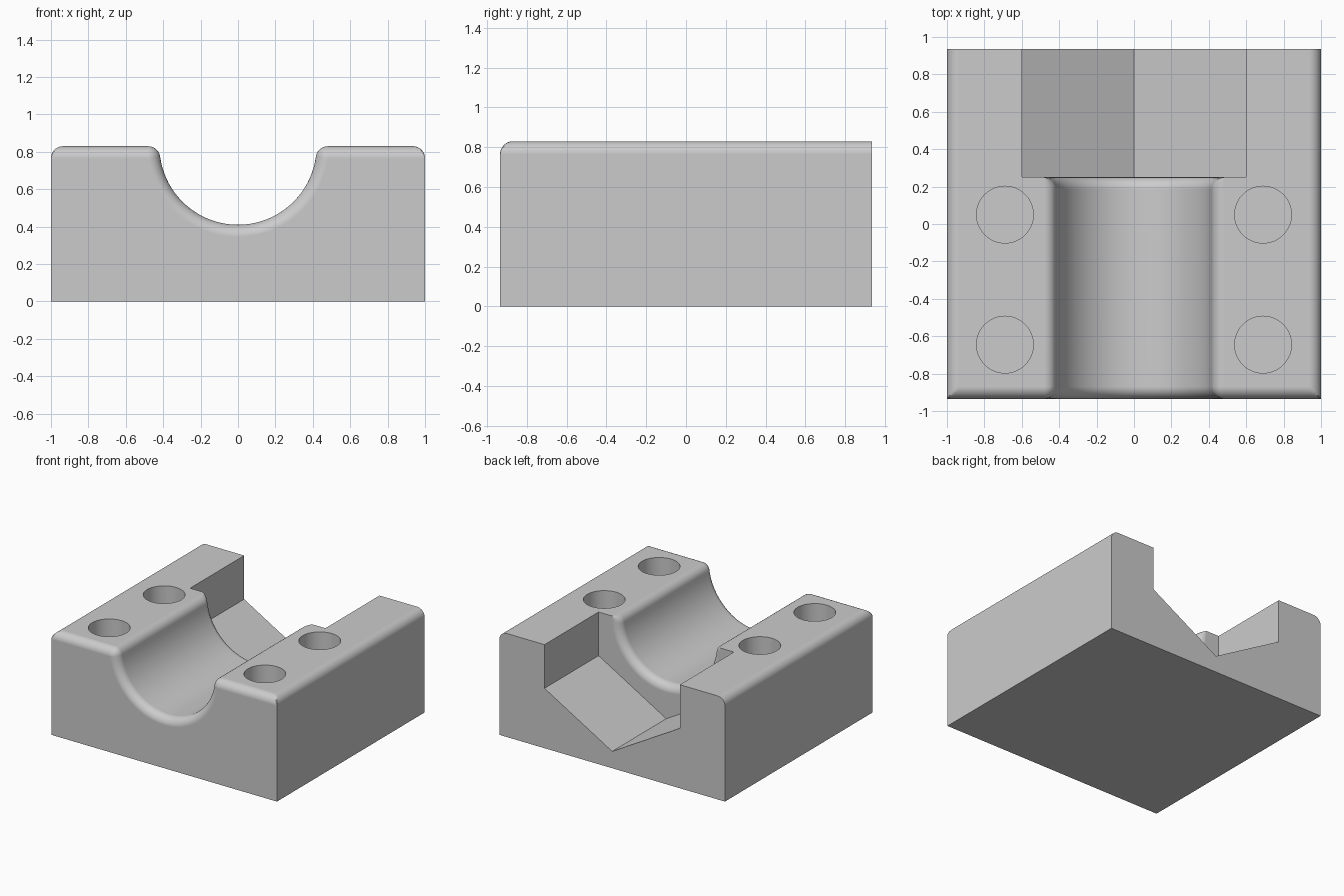
import bpy, bmesh, math

cube = bpy.data.objects.get("Cube")
if cube:
    bpy.data.objects.remove(cube, do_unlink=True)

W, D, H = 1.0, 0.935, 0.83          # half width, half depth, height
R, F = 0.42, 0.065                  # groove radius, fillet radius
WALL_Y = 0.25                       # pocket front wall
STEPS, ARC = 8, 40

grey = bpy.data.materials.new("plain_grey")
grey.use_nodes = True
grey.diffuse_color = (0.6, 0.6, 0.6, 1)
grey.node_tree.nodes["Principled BSDF"].inputs["Base Color"].default_value = (0.6, 0.6, 0.6, 1)


def loft(name, rings):
    """Solid skinned through matching closed rings of points."""
    bm = bmesh.new()
    loops = [[bm.verts.new(p) for p in ring] for ring in rings]
    n = len(loops[0])
    for a, b in zip(loops, loops[1:]):
        for i in range(n):
            j = (i + 1) % n
            bm.faces.new((a[i], a[j], b[j], b[i]))
    bm.faces.new(loops[0])
    bm.faces.new(loops[-1])
    bmesh.ops.remove_doubles(bm, verts=bm.verts[:], dist=0.0001)
    bmesh.ops.dissolve_degenerate(bm, edges=bm.edges[:], dist=0.0001)
    bmesh.ops.recalc_face_normals(bm, faces=bm.faces[:])
    mesh = bpy.data.meshes.new(name)
    bm.to_mesh(mesh)
    bm.free()
    mesh.materials.append(grey)
    obj = bpy.data.objects.new(name, mesh)
    bpy.context.collection.objects.link(obj)
    return obj


def section(y, d, front):
    """Block outline at y; d is how far the end fillet has eaten in."""
    top = H - d if front else H
    cx, cz = math.sqrt((R + F) ** 2 - F ** 2), H - F
    tilt = math.atan2(F, cx)
    half = []
    # groove arc from its lowest point up to the lip fillet
    for i in range(ARC // 2):
        a = (math.pi / 2 - tilt) * i / (ARC // 2)
        half.append(((R + d) * math.sin(a), H - (R + d) * math.cos(a)))
    # rounded lip
    for i in range(STEPS + 1):
        a = math.pi - tilt - (math.pi / 2 - tilt) * i / STEPS
        rz = F - d if front else F
        half.append((cx + (F - d) * math.cos(a), cz + rz * math.sin(a)))
    # rounded outer edge, mitred with the front edge
    for i in range(STEPS + 1):
        a = math.pi / 2 * (1 - i / STEPS)
        half.append((W - F + F * math.cos(a), min(cz + F * math.sin(a), top)))
    half.append((W, 0))
    outline = [(-x, z) for x, z in half[:0:-1]] + half
    return [(x, y, z) for x, z in outline]


# Block with rounded groove ends
angles = [math.pi / 2 * i / STEPS for i in range(STEPS + 1)]
rings = [section(-D + F * (1 - math.cos(a)), F * (1 - math.sin(a)), True) for a in angles]
rings += [section(WALL_Y - F * (1 - math.sin(a)), F * (1 - math.cos(a)), False) for a in angles]
rings.append(section(D, F, False))
block = loft("grooved_block", rings)

# Pocket with a V-shaped floor at the back
vee = [(-0.6, 1.2), (-0.6, 0.48), (0, 0.135), (0.6, 0.48), (0.6, 1.2)]
cutters = [loft("pocket_cutter", [[(x, y, z) for x, z in vee] for y in (WALL_Y, 1.2)])]

# Four bolt holes
for x in (-0.69, 0.69):
    for y in (-0.645, 0.05):
        circle = [(x + 0.152 * math.cos(math.tau * i / 48),
                   y + 0.152 * math.sin(math.tau * i / 48)) for i in range(48)]
        cutters.append(loft("hole_cutter", [[(px, py, z) for px, py in circle] for z in (0.004, 1.2)]))

bpy.ops.object.select_all(action='DESELECT')
bpy.context.view_layer.objects.active = block
block.select_set(True)
for cutter in cutters:
    cutter.hide_render = True
    mod = block.modifiers.new("cut", 'BOOLEAN')
    mod.operation = 'DIFFERENCE'
    mod.solver = 'EXACT'
    mod.object = cutter
    bpy.ops.object.modifier_apply(modifier=mod.name)
    bpy.data.objects.remove(cutter, do_unlink=True)

# Smooth fillets, flat faces
bpy.ops.object.shade_smooth_by_angle(angle=math.radians(30))
weighted = block.modifiers.new("flat_faces", 'WEIGHTED_NORMAL')
weighted.keep_sharp = True
